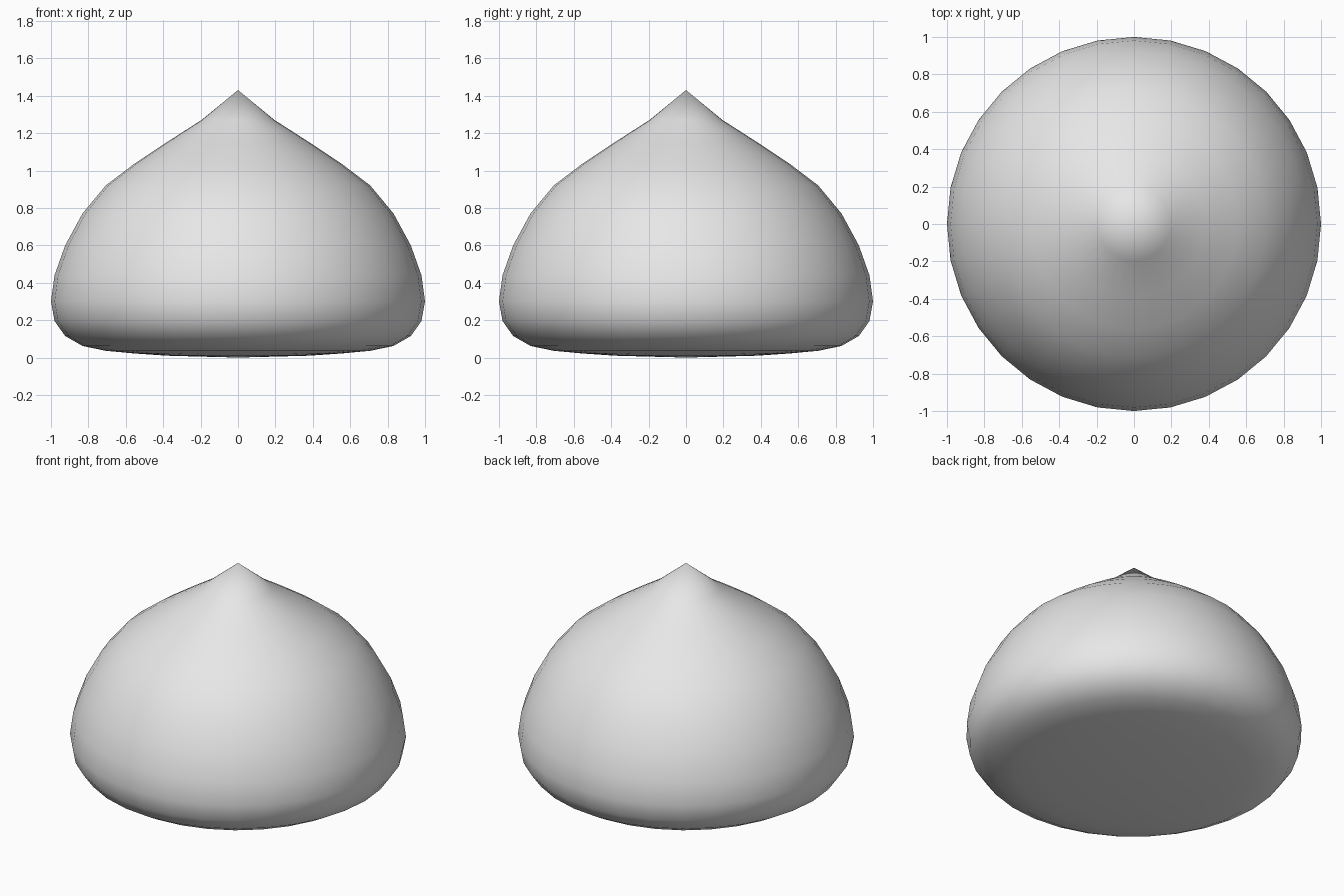
import bpy, bmesh, math

if "Cube" in bpy.data.objects:
    bpy.data.objects.remove(bpy.data.objects["Cube"])

SEGMENTS = 32
RINGS = 16
# Height of each ring, from the pointed tip down to the base
HEIGHTS = [1.43, 1.27, 1.15, 1.035, 0.92, 0.77, 0.60, 0.44, 0.30,
           0.195, 0.115, 0.062, 0.036, 0.022, 0.01, 0.005, 0.0]

grey = bpy.data.materials.new("light grey")
grey.diffuse_color = (0.8, 0.8, 0.8, 1)
grey.use_nodes = True
grey.node_tree.nodes["Principled BSDF"].inputs["Base Color"].default_value = grey.diffuse_color

# Drop body: a sphere whose rings are moved to the profile heights
bm = bmesh.new()
bmesh.ops.create_uvsphere(bm, u_segments=SEGMENTS, v_segments=RINGS, radius=1)
for v in bm.verts:
    ring = round(math.acos(max(-1, min(1, v.co.z))) / math.pi * RINGS)
    v.co.z = HEIGHTS[ring]
bmesh.ops.recalc_face_normals(bm, faces=bm.faces[:])
for f in bm.faces:
    f.smooth = True

mesh = bpy.data.meshes.new("drop_body")
bm.to_mesh(mesh)
bm.free()
mesh.materials.append(grey)
body = bpy.data.objects.new("drop_body", mesh)
bpy.context.collection.objects.link(body)
